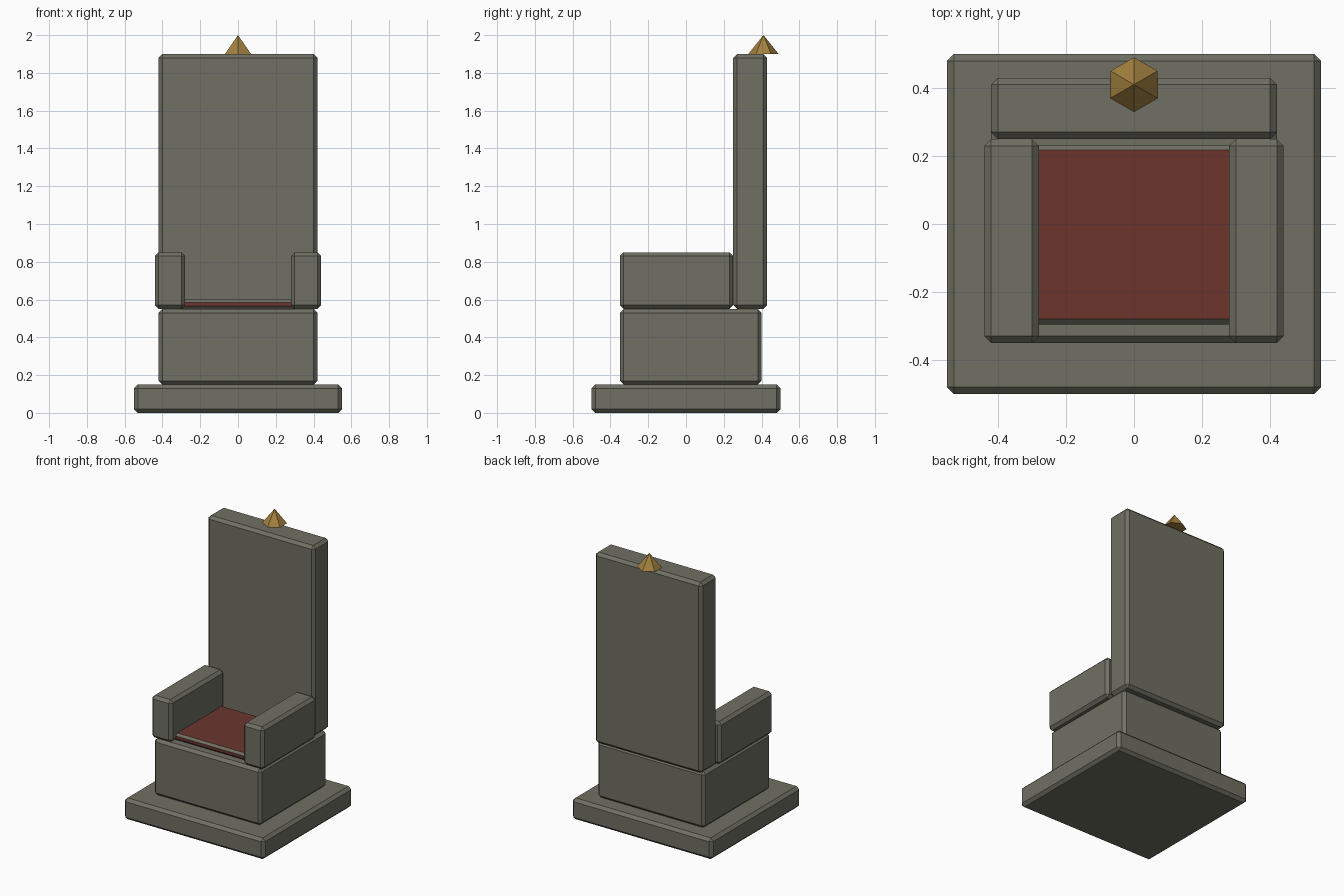
import bpy
import bmesh
from mathutils import Vector

if "Cube" in bpy.data.objects:
    bpy.data.objects.remove(bpy.data.objects["Cube"], do_unlink=True)


def material(name, rgb):
    mat = bpy.data.materials.new(name)
    mat.use_nodes = True
    colour = (*rgb, 1)
    mat.diffuse_color = colour
    mat.node_tree.nodes["Principled BSDF"].inputs["Base Color"].default_value = colour
    return mat


stone = material("grey stone", (0.16, 0.16, 0.125))
cloth = material("dark red cloth", (0.15, 0.036, 0.027))
gold = material("dull gold", (0.36, 0.22, 0.05))


def add_object(name, bm, mats):
    mesh = bpy.data.meshes.new(name)
    bm.to_mesh(mesh)
    bm.free()
    for mat in mats:
        mesh.materials.append(mat)
    obj = bpy.data.objects.new(name, mesh)
    bpy.context.collection.objects.link(obj)
    return obj


def block(name, low, high, bevel=0.02, face_mat=None):
    """Chamfered box between two corners; face_mat colours the flat sides only."""
    low, high = Vector(low), Vector(high)
    bm = bmesh.new()
    bmesh.ops.create_cube(bm, size=1)
    bmesh.ops.scale(bm, vec=high - low, verts=bm.verts)
    bmesh.ops.translate(bm, vec=(low + high) / 2, verts=bm.verts)
    bmesh.ops.bevel(bm, geom=bm.edges[:], offset=bevel, segments=1,
                    profile=0.5, affect='EDGES')
    mats = [stone]
    if face_mat:
        mats.append(face_mat)
        bm.normal_update()
        for f in bm.faces:
            f.material_index = int(max(abs(c) for c in f.normal) > 0.99)
    return add_object(name, bm, mats)


# Stone body
block("plinth", (-0.55, -0.5, 0), (0.55, 0.5, 0.15))
block("seat_block", (-0.42, -0.35, 0.15), (0.42, 0.4, 0.55))
block("backrest", (-0.42, 0.25, 0.55), (0.42, 0.43, 1.9))

# Armrests
for side, inner, outer in (("left", 0.28, 0.44), ("right", -0.44, -0.28)):
    block(side + "_armrest", (inner, -0.35, 0.55), (outer, 0.25, 0.85))

# Cushion with stone-coloured chamfers, its ends tucked into the armrests
block("cushion", (-0.31, -0.295, 0.55), (0.31, 0.233, 0.6), 0.015, cloth)

# Six-sided finial with corners to the front and back
bm = bmesh.new()
bmesh.ops.create_cone(bm, cap_ends=True, segments=6, radius1=0.08, radius2=0, depth=0.1)
bmesh.ops.remove_doubles(bm, verts=bm.verts, dist=0.0001)
finial = add_object("finial", bm, [gold])
finial.location = (0, 0.41, 1.95)
